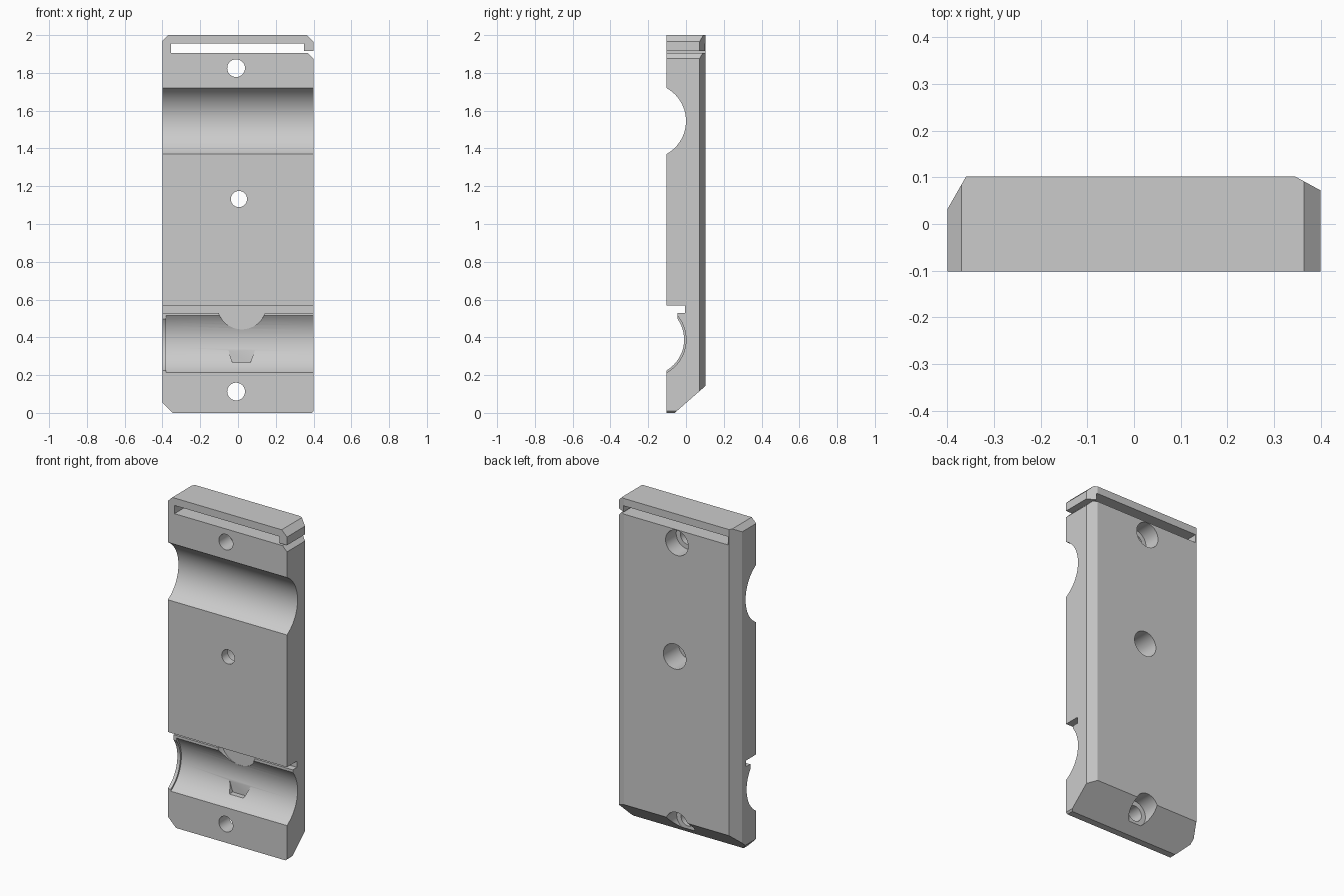
import bpy
import bmesh
from math import cos, sin, tau, radians

cube = bpy.data.objects.get("Cube")
if cube:
    bpy.data.objects.remove(cube, do_unlink=True)

grey = bpy.data.materials.new("plain grey")
grey.use_nodes = True
grey.diffuse_color = (0.6, 0.6, 0.6, 1)
grey.node_tree.nodes["Principled BSDF"].inputs["Base Color"].default_value = (0.6, 0.6, 0.6, 1)

PLACE = {
    "X": lambda a, b, t: (t, a, b),
    "Y": lambda a, b, t: (a, t, b),
    "Z": lambda a, b, t: (a, b, t),
}


def prism(name, points, axis, low, high):
    """Extrude a flat outline along one axis."""
    bm = bmesh.new()
    place = PLACE[axis]
    ends = [[bm.verts.new(place(a, b, t)) for a, b in points] for t in (low, high)]
    for ring in ends:
        bm.faces.new(ring)
    n = len(points)
    for i in range(n):
        j = (i + 1) % n
        bm.faces.new((ends[0][i], ends[0][j], ends[1][j], ends[1][i]))
    bmesh.ops.recalc_face_normals(bm, faces=bm.faces)
    mesh = bpy.data.meshes.new(name)
    bm.to_mesh(mesh)
    bm.free()
    mesh.materials.append(grey)
    obj = bpy.data.objects.new(name, mesh)
    bpy.context.collection.objects.link(obj)
    return obj


def circle(a, b, radius, sides=64):
    return [(a + radius * cos(tau * i / sides), b + radius * sin(tau * i / sides))
            for i in range(sides)]


def box(a0, a1, b0, b1):
    return [(a0, b0), (a1, b0), (a1, b1), (a0, b1)]


# Front outline with clipped corners and the hooked strap slot at the top
body = prism("mounting_plate", [
    (-0.345, 0), (0.39, 0), (0.4, 0.01), (0.4, 1.875), (0.37, 1.905),
    (-0.355, 1.905), (-0.355, 1.955), (0.35, 1.955), (0.35, 1.915),
    (0.4, 1.915), (0.4, 1.965), (0.365, 2), (-0.37, 2), (-0.4, 1.97),
    (-0.4, 0.055)], "Y", -0.102, 0.102)


def cut(points, axis, low, high):
    """Subtract an extruded outline from the plate."""
    cutter = prism("cutter", points, axis, low, high)
    cutter.hide_render = True
    mod = body.modifiers.new("cut", "BOOLEAN")
    mod.operation = "DIFFERENCE"
    mod.solver = "EXACT"
    mod.object = cutter
    bpy.context.view_layer.objects.active = body
    bpy.ops.object.modifier_apply(modifier=mod.name)
    bpy.data.objects.remove(cutter, do_unlink=True)


# Back edge chamfers and sloped back foot
cut([(-0.4, 0.032), (-0.36, 0.102), (-0.32, 0.172), (-0.44, 0.172), (-0.44, -0.038)], "Z", -1, 3)
cut([(0.345, 0.102), (0.4, 0.072), (0.455, 0.042), (0.455, 0.132), (0.29, 0.132)], "Z", -1, 3)
cut([(-0.174, -0.1), (-0.06, 0), (0.1, 0.14), (0.214, 0.24), (0.214, -0.1)], "X", -1, 1)

# Upper round channel
cut(circle(-0.2, 1.545, 0.2), "X", -1, 1)

# Lower channel: end lip, main bore, stepped edge and narrow groove
cut(circle(-0.2, 0.388, 0.19), "X", -1, 1)
cut(circle(-0.2, 0.388, 0.2), "X", -0.38, 1)
cut(box(-0.3, -0.045, 0.4, 0.55), "X", -1, 1)
cut(box(-0.3, -0.005, 0.53, 0.568), "X", -1, 1)

# Shallow round and tapered recesses in the lower channel
cut([(0.02 + 0.13 * cos(tau * (0.5 + i / 48)), 0.572 + 0.13 * sin(tau * (0.5 + i / 48)))
     for i in range(2, 23)], "Y", -0.3, -0.007)
cut([(-0.03, 0.267), (0.065, 0.267), (0.09, 0.33), (0.09, 0.39), (-0.05, 0.39), (-0.05, 0.33)],
    "Y", -0.3, -0.008)

# Screw holes, counterbored from the back
for x, z, radius, floor in ((-0.01, 1.825, 0.047, 0.0),
                            (0.005, 1.132, 0.043, -0.045),
                            (-0.01, 0.113, 0.047, -0.005)):
    cut(circle(x, z, radius, 40), "Y", -1, 1)
    cut(circle(x, z, 0.076, 48), "Y", floor, 1)

# Smooth channels, crisp edges
bpy.ops.object.select_all(action="DESELECT")
body.select_set(True)
bpy.context.view_layer.objects.active = body
bpy.ops.object.shade_smooth_by_angle(angle=radians(25))
